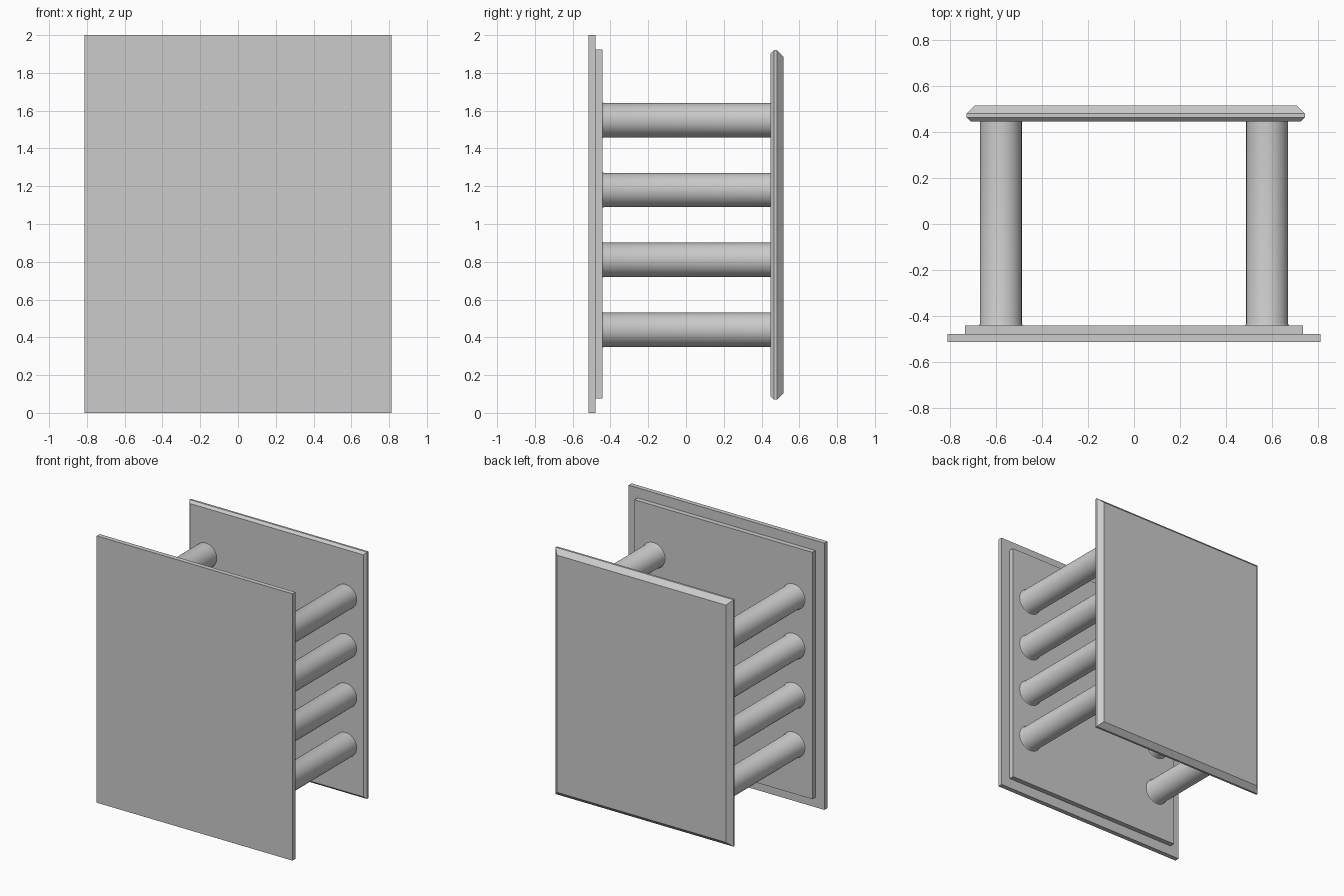
import bpy, bmesh
from math import cos, sin, pi

if "Cube" in bpy.data.objects:
    bpy.data.objects.remove(bpy.data.objects["Cube"])

RECT = [(-1, -1), (1, -1), (1, 1), (-1, 1)]
CIRCLE = [(cos(2 * pi * i / 48), sin(2 * pi * i / 48)) for i in range(48)]


def loft(name, outline, cx, cz, rings, smooth=False):
    """Loft an outline along y through rings of (y, half_x, half_z)."""
    bm = bmesh.new()
    loops = [[bm.verts.new((cx + u * hx, y, cz + v * hz)) for u, v in outline]
             for y, hx, hz in rings]
    n = len(outline)
    for a, b in zip(loops, loops[1:]):
        for i in range(n):
            j = (i + 1) % n
            bm.faces.new((a[i], a[j], b[j], b[i]))
    bm.faces.new(loops[0])
    bm.faces.new(loops[-1])
    bmesh.ops.recalc_face_normals(bm, faces=bm.faces)
    mesh = bpy.data.meshes.new(name)
    bm.to_mesh(mesh)
    bm.free()
    obj = bpy.data.objects.new(name, mesh)
    bpy.context.collection.objects.link(obj)
    if smooth:
        bpy.ops.object.select_all(action='DESELECT')
        obj.select_set(True)
        bpy.context.view_layer.objects.active = obj
        bpy.ops.object.shade_smooth_by_angle(angle=pi / 6)
    return obj


# Front plate with a smaller raised step on its inner side
loft("front_plate", RECT, 0, 1.0,
     [(-0.515, 0.812, 1.0), (-0.48, 0.812, 1.0),
      (-0.48, 0.737, 0.925), (-0.443, 0.737, 0.925)])

# Back plate with a small inner chamfer and a wide outer chamfer
loft("back_plate", RECT, 0.008, 0.995,
     [(0.447, 0.719, 0.907), (0.465, 0.737, 0.925),
      (0.481, 0.737, 0.925), (0.517, 0.701, 0.889)])

# Two columns of round bars with a small flare at the front plate
R = 0.091
bar_rings = [(y, r, r) for y, r in
             [(-0.445, R + 0.007), (-0.441, R + 0.003), (-0.434, R), (0.45, R)]]
for side, x in (("left", -0.58), ("right", 0.58)):
    for i in range(4):
        loft(f"{side}_bar_{i + 1}", CIRCLE, x, 0.44 + 0.37 * i, bar_rings, smooth=True)
